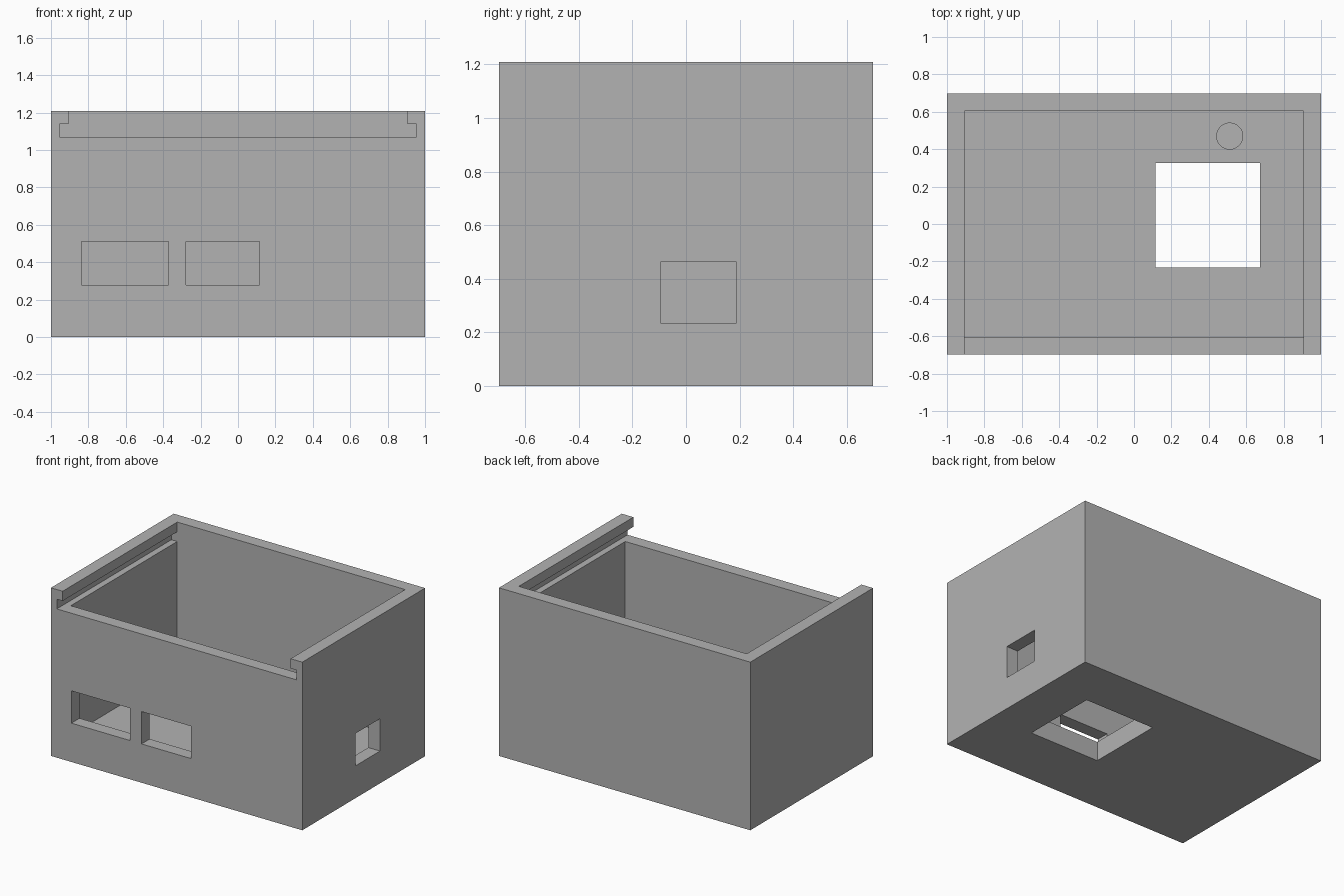
import bpy
from mathutils import Vector

if "Cube" in bpy.data.objects:
    bpy.data.objects.remove(bpy.data.objects["Cube"], do_unlink=True)

U = 2 / 43                      # one millimetre: the case is 43 x 30 x 26
W, D, H = 43, 30, 26
WALL, FLOOR = 2, 3
SEAT = 23                       # height the sliding lid rests on
IN_X, IN_Y = W / 2 - WALL, D / 2 - WALL
OVER = 5                        # how far cutters poke outside

grey = bpy.data.materials.new("plain grey")
grey.use_nodes = True
colour = (0.45, 0.45, 0.45, 1)
grey.diffuse_color = colour
grey.node_tree.nodes["Principled BSDF"].inputs["Base Color"].default_value = colour


def box(name, x, y, z):
    """Box spanning the given (low, high) ranges in millimetres."""
    low, high = (Vector(c) * U for c in zip(x, y, z))
    bpy.ops.mesh.primitive_cube_add(size=1)
    ob = bpy.context.object
    ob.name = name
    for v in ob.data.vertices:
        v.co = [(a + b) / 2 + c * (b - a) for a, b, c in zip(low, high, v.co)]
    return ob


def cut(target, cutter):
    cutter.hide_render = True
    mod = target.modifiers.new(cutter.name, 'BOOLEAN')
    mod.operation = 'DIFFERENCE'
    mod.solver = 'EXACT'
    mod.object = cutter
    bpy.context.view_layer.objects.active = target
    bpy.ops.object.modifier_apply(modifier=mod.name)
    bpy.data.objects.remove(cutter, do_unlink=True)


case = box("case_body", (-W / 2, W / 2), (-D / 2, D / 2), (0, H))
case.data.materials.append(grey)

# Inner cavity
cut(case, box("cavity", (-IN_X, IN_X), (-IN_Y, IN_Y), (FLOOR, H + OVER)))

# Lid channel: wide groove below, narrower opening above, open at the front
front = -D / 2 - OVER
cut(case, box("lid_groove", (-IN_X - 1, IN_X + 1), (front, IN_Y), (SEAT, SEAT + 1.5)))
cut(case, box("lid_opening", (-IN_X, IN_X), (front, IN_Y), (SEAT + 1, H + OVER)))

# Two front windows
for name, x in (("wide_window", (-18, -8)), ("narrow_window", (-6, 2.5))):
    cut(case, box(name, x, (front, -IN_Y + 1), (6, 11)))

# Side window and floor opening
cut(case, box("side_window", (IN_X - 1, W / 2 + OVER), (-2, 4), (5, 10)))
cut(case, box("floor_opening", (2.5, 14.5), (-5, 7), (-OVER, FLOOR + 1)))

# Round blind socket in the floor
bpy.ops.mesh.primitive_cylinder_add(vertices=48, radius=1.5 * U, depth=4 * U,
                                    location=(11 * U, 10.1 * U, 3 * U))
socket = bpy.context.object
socket.name = "floor_socket"
bpy.context.view_layer.update()
cut(case, socket)

for ob in bpy.context.selected_objects:
    ob.select_set(False)
case.select_set(True)
bpy.context.view_layer.objects.active = case
bpy.ops.object.shade_smooth_by_angle()
